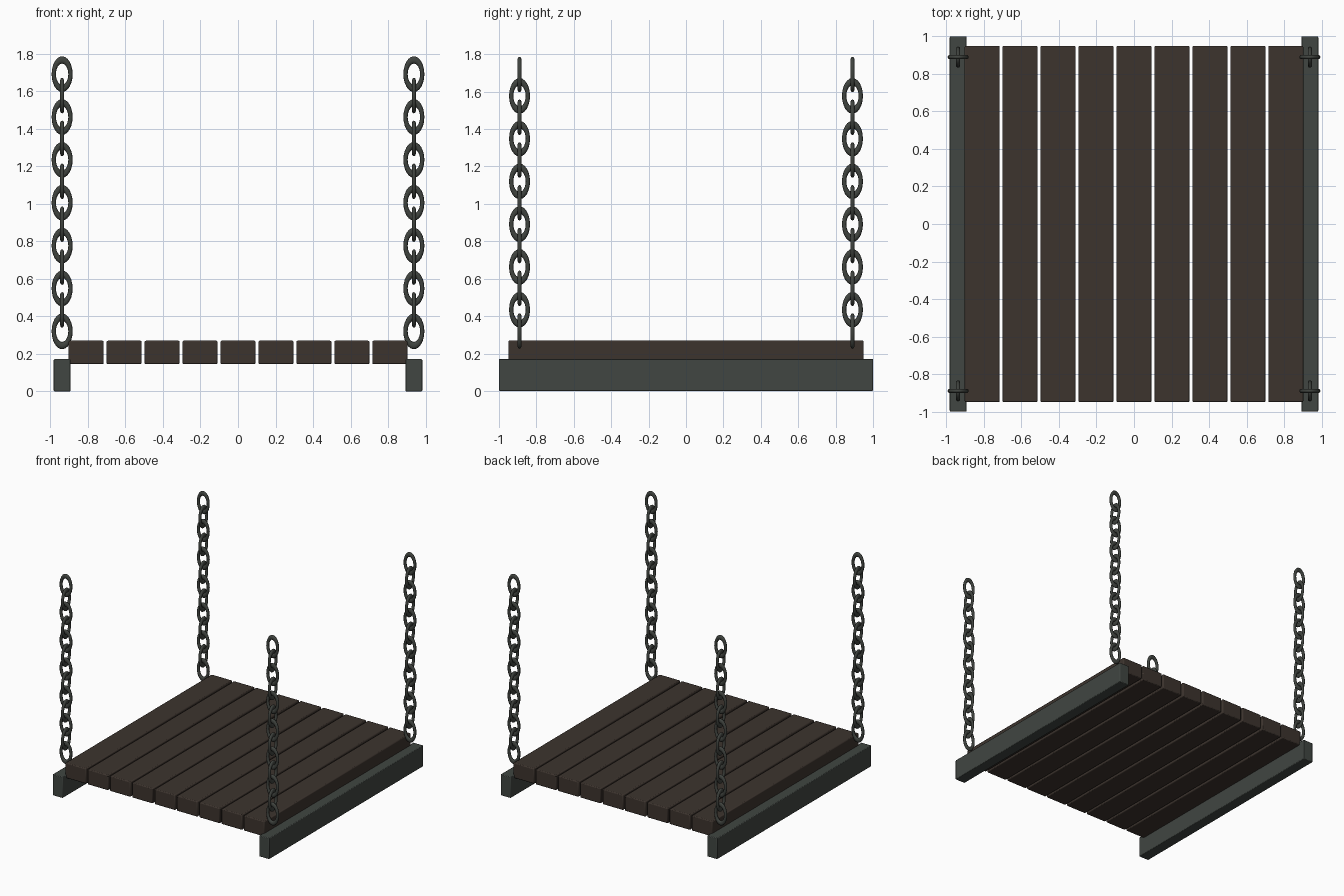
import bpy
import math

if "Cube" in bpy.data.objects:
    bpy.data.objects.remove(bpy.data.objects["Cube"])


def material(name, rgb):
    m = bpy.data.materials.new(name)
    m.diffuse_color = (*rgb, 1)
    m.use_nodes = True
    m.node_tree.nodes["Principled BSDF"].inputs["Base Color"].default_value = m.diffuse_color
    return m


wood = material("dark_brown_wood", (0.046, 0.034, 0.027))
rail_metal = material("grey_green_rail", (0.052, 0.061, 0.054))
chain_metal = material("dark_chain_metal", (0.050, 0.056, 0.049))


def box(name, lo, hi, mat, bevel):
    bpy.ops.mesh.primitive_cube_add(size=1, location=[(a + b) / 2 for a, b in zip(lo, hi)])
    o = bpy.context.object
    o.name = name
    o.scale = [b - a for a, b in zip(lo, hi)]
    bpy.ops.object.transform_apply(location=False, rotation=False, scale=True)
    o.data.materials.append(mat)
    mod = o.modifiers.new("bevel", "BEVEL")
    mod.width = bevel
    mod.segments = 2
    bpy.ops.object.shade_smooth_by_angle(angle=math.radians(30))
    return o


# Seat planks
for i in range(9):
    x = (i - 4) * 0.2025
    box(f"seat_plank_{i + 1}", (x - 0.0935, -0.95, 0.145), (x + 0.0935, 0.95, 0.27), wood, 0.007)

# Side rails under the planks
for side, name in ((-1, "left_rail"), (1, "right_rail")):
    xs = sorted((side * 0.983, side * 0.892))
    box(name, (xs[0], -1, 0), (xs[1], 1, 0.172), rail_metal, 0.005)


# One oval chain link, lying in a vertical plane
def link_mesh(name, turn):
    bpy.ops.mesh.primitive_torus_add(major_radius=0.0445, minor_radius=0.0115,
                                     major_segments=24, minor_segments=10)
    o = bpy.context.object
    o.rotation_euler = (math.pi / 2, 0, turn)
    o.scale = (1, 1.7, 1)
    bpy.ops.object.transform_apply(location=True, rotation=True, scale=True)
    bpy.ops.object.shade_smooth()
    o.data.materials.append(chain_metal)
    o.data.name = name
    mesh = o.data
    bpy.data.objects.remove(o)
    return mesh


links = (link_mesh("link_across", 0), link_mesh("link_along", math.pi / 2))

# Four hanging chains of alternating links
for sx, xn in ((-1, "left"), (1, "right")):
    for sy, yn in ((-1, "front"), (1, "back")):
        for i in range(13):
            o = bpy.data.objects.new(f"{yn}_{xn}_chain_link_{i + 1}", links[i % 2])
            o.location = (sx * 0.938, sy * 0.89, 0.32 + i * 0.1143)
            bpy.context.collection.objects.link(o)
